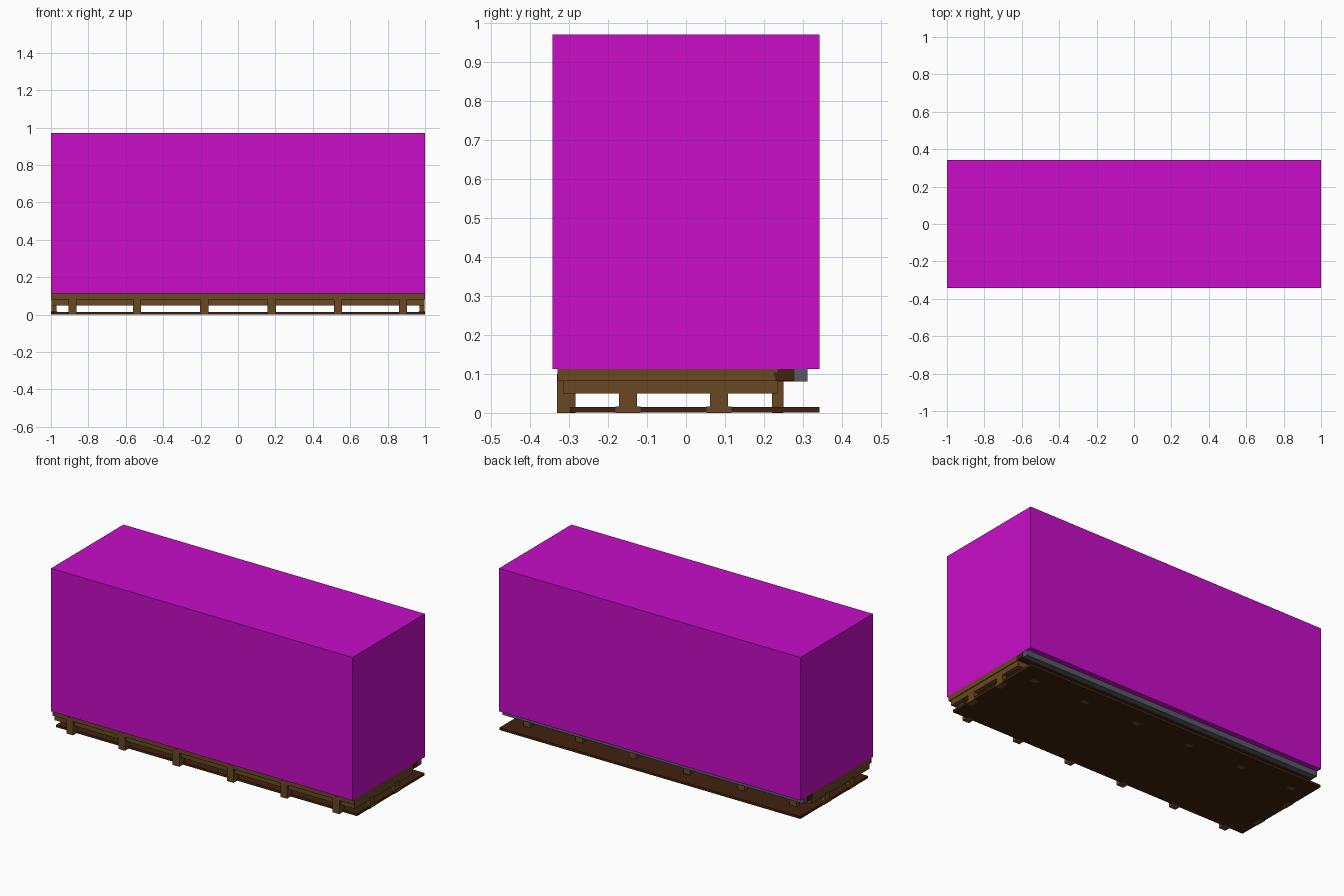
import bpy

cube = bpy.data.objects.get("Cube")
if cube:
    bpy.data.objects.remove(cube, do_unlink=True)


def material(name, rgb):
    m = bpy.data.materials.new(name)
    m.use_nodes = True
    m.diffuse_color = (*rgb, 1)
    m.node_tree.nodes["Principled BSDF"].inputs["Base Color"].default_value = (*rgb, 1)
    return m


magenta = material("magenta", (0.58, 0.004, 0.58))
wood = material("brown wood", (0.14, 0.064, 0.016))
dark_wood = material("dark brown wood", (0.052, 0.0155, 0.0045))
steel = material("blue grey steel", (0.095, 0.098, 0.135))


def box(name, x, y, z, mat):
    """Axis-aligned box from (min, max) ranges."""
    bpy.ops.mesh.primitive_cube_add(size=1, location=[(a + b) / 2 for a, b in (x, y, z)])
    ob = bpy.context.object
    ob.name = name
    ob.scale = [b - a for a, b in (x, y, z)]
    bpy.ops.object.transform_apply(location=False, rotation=False, scale=True)
    ob.data.materials.append(mat)
    return ob


# Cargo body and ground board
box("cargo_body", (-1, 1), (-0.343, 0.343), (0.112, 0.97), magenta)
box("ground_board", (-0.998, 0.998), (-0.298, 0.343), (0.001, 0.015), dark_wood)

# Upper deck with the recessed apron beneath it
box("upper_deck", (-1, 1), (-0.33, 0.235), (0.082, 0.112), wood)
box("front_apron", (-0.995, 0.995), (-0.315, -0.29), (0.05, 0.082), wood)
box("back_apron", (-0.995, 0.995), (0.21, 0.235), (0.05, 0.082), wood)

# Posts along the long sides
for x in (-0.885, -0.54, -0.18, 0.18, 0.535, 0.882):
    span = (x - 0.022, x + 0.022)
    box("front_post", span, (-0.331, -0.283), (0, 0.1), wood)
    box("back_post", span, (0.22, 0.25), (0.0, 0.082), wood)

# End aprons, posts and wider feet
for side, s in (("left", 1), ("right", -1)):
    def along(a, b):
        return tuple(sorted((s * a, s * b)))
    box(side + "_end_apron", along(0.97, 0.996), (-0.314, 0.234), (0.05, 0.082), wood)
    for y in (-0.149, 0.085):
        box(side + "_end_post", along(0.97, 0.998), (y - 0.023, y + 0.023), (0, 0.06), wood)
        box(side + "_end_foot", along(0.965, 1), (y - 0.032, y + 0.032), (0, 0.016), wood)

# Back rail carried by a dark backing beam
box("back_rail", (-0.998, 0.998), (0.278, 0.312), (0.08, 0.112), steel)
box("rail_backing", (-0.996, 0.996), (0.236, 0.278), (0.081, 0.112), dark_wood)
for s in (-1, 1):
    for i, y in enumerate((0.222, 0.226, 0.23)):
        box("backing_end_step", tuple(sorted((s * 0.98, s * (1.0 + 0.0005 * i)))),
            (y, 0.278), (0.104 - 0.011 * i, 0.112 - 0.008 * i), dark_wood)
